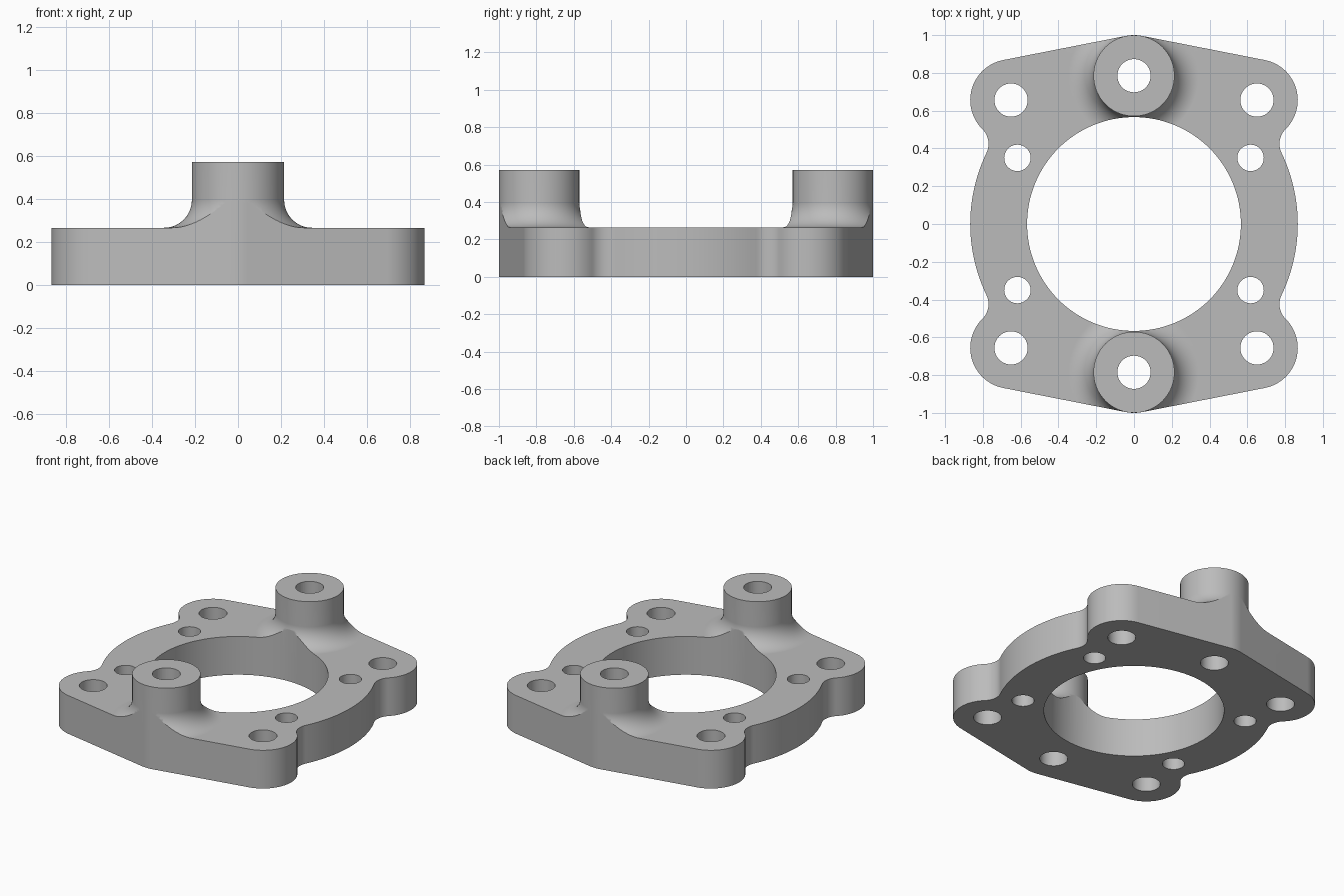
import bpy, bmesh, math
from mathutils import Vector

cube = bpy.data.objects.get("Cube")
if cube:
    bpy.data.objects.remove(cube, do_unlink=True)

PLATE_H, POST_H = 0.265, 0.57
POST_Y, POST_R = 0.785, 0.2145
CORNER, LOBE_R = Vector((0.651, 0.656)), 0.216
SIDE_R, NOTCH_R, FLARE_R = 0.867, 0.11, 0.13

grey = bpy.data.materials.new("cast grey")
grey.use_nodes = True
grey.diffuse_color = (0.5, 0.5, 0.5, 1)
grey.node_tree.nodes["Principled BSDF"].inputs["Base Color"].default_value = (0.5, 0.5, 0.5, 1)


def add_object(name, bm, helper=True):
    bmesh.ops.recalc_face_normals(bm, faces=bm.faces)
    mesh = bpy.data.meshes.new(name)
    bm.to_mesh(mesh)
    bm.free()
    mesh.materials.append(grey)
    ob = bpy.data.objects.new(name, mesh)
    bpy.context.collection.objects.link(ob)
    ob.hide_render = helper
    return ob


def prism(name, points, z0, z1, helper=True):
    bm = bmesh.new()
    face = bm.faces.new([bm.verts.new((p[0], p[1], z0)) for p in points])
    top = bmesh.ops.extrude_face_region(bm, geom=[face])["geom"]
    bmesh.ops.translate(bm, vec=(0, 0, z1 - z0),
                        verts=[v for v in top if isinstance(v, bmesh.types.BMVert)])
    return add_object(name, bm, helper)


def arc(centre, r, a0, a1, n):
    return [Vector((centre[0] + r * math.cos(a0 + (a1 - a0) * i / n),
                    centre[1] + r * math.sin(a0 + (a1 - a0) * i / n))) for i in range(n + 1)]


def circle(x, y, r, n):
    return arc((x, y), r, 0, math.tau, n)[:-1]


def lathe(name, profile, y, steps):
    bm = bmesh.new()
    verts = [bm.verts.new((r, y, z)) for r, z in profile]
    edges = [bm.edges.new(pair) for pair in zip(verts, verts[1:])]
    bmesh.ops.spin(bm, geom=verts + edges, cent=(0, y, 0), axis=(0, 0, 1),
                   angle=math.tau, steps=steps)
    bmesh.ops.remove_doubles(bm, verts=bm.verts, dist=1e-5)
    return add_object(name, bm)


def boolean(target, tool, operation):
    mod = target.modifiers.new(operation.title(), 'BOOLEAN')
    mod.operation, mod.solver, mod.object = operation, 'EXACT', tool
    bpy.context.view_layer.objects.active = target
    bpy.ops.object.modifier_apply(modifier=mod.name)
    bpy.data.objects.remove(tool, do_unlink=True)


# Outline of one quarter: post tip, corner lobe, concave notch, round side
def quarter_outline():
    top = Vector((0, POST_Y))
    slope = (CORNER - top).normalized()
    tangent = math.atan2(slope.x, -slope.y)
    d, a, b = CORNER.length, SIDE_R + NOTCH_R, LOBE_R + NOTCH_R
    along = (a * a + d * d - b * b) / (2 * d)
    k = CORNER / d
    notch = k * along + Vector((k.y, -k.x)) * math.sqrt(a * a - along * along)
    to_notch = notch - CORNER
    end = math.atan2(to_notch.y, to_notch.x)
    side = math.atan2(notch.y, notch.x)
    pts = arc(top, 0.215, math.pi / 2, tangent, 4)
    pts += arc(CORNER, LOBE_R, tangent, end, 24)
    pts += arc(notch, NOTCH_R, end + math.pi, side + math.pi, 12)[1:]
    pts += arc((0, 0), SIDE_R, side, 0, 12)[1:]
    return pts


q = quarter_outline()
half = q + [Vector((p.x, -p.y)) for p in reversed(q[:-1])]
outline = half + [Vector((-p.x, p.y)) for p in reversed(half[1:-1])]

# Slab with two flared posts, trimmed to the outline
body = prism("flange_plate", [(-1.2, -1.2), (1.2, -1.2), (1.2, 1.2), (-1.2, 1.2)],
             0, PLATE_H, False)
flare = arc((POST_R + FLARE_R, PLATE_H + FLARE_R), FLARE_R, math.pi, 1.5 * math.pi, 12)
profile = [(0, POST_H), (POST_R, POST_H)] + [tuple(p) for p in flare]
profile += [(POST_R + FLARE_R, 0.1), (0, 0.1)]
for y in (POST_Y, -POST_Y):
    boolean(body, lathe("post", profile, y, 72), 'UNION')
boolean(body, prism("outline_cutter", outline, -0.1, 0.8), 'INTERSECT')

# Central bore, post holes, corner bolt holes and small side holes
holes = [(0, 0, 0.566, 128)]
for sy in (1, -1):
    holes.append((0, sy * POST_Y, 0.088, 40))
    for sx in (1, -1):
        holes.append((sx * 0.651, sy * 0.656, 0.088, 40))
        holes.append((sx * 0.617, sy * 0.35, 0.07, 36))
for x, y, r, n in holes:
    boolean(body, prism("hole_cutter", circle(x, y, r, n), -0.2, 0.9), 'DIFFERENCE')

# Smooth walls with crisp rims
bpy.ops.object.select_all(action='DESELECT')
body.select_set(True)
bpy.context.view_layer.objects.active = body
bpy.ops.object.shade_smooth_by_angle(angle=math.radians(30))
weighted = body.modifiers.new("Weighted Normal", 'WEIGHTED_NORMAL')
weighted.keep_sharp = True
